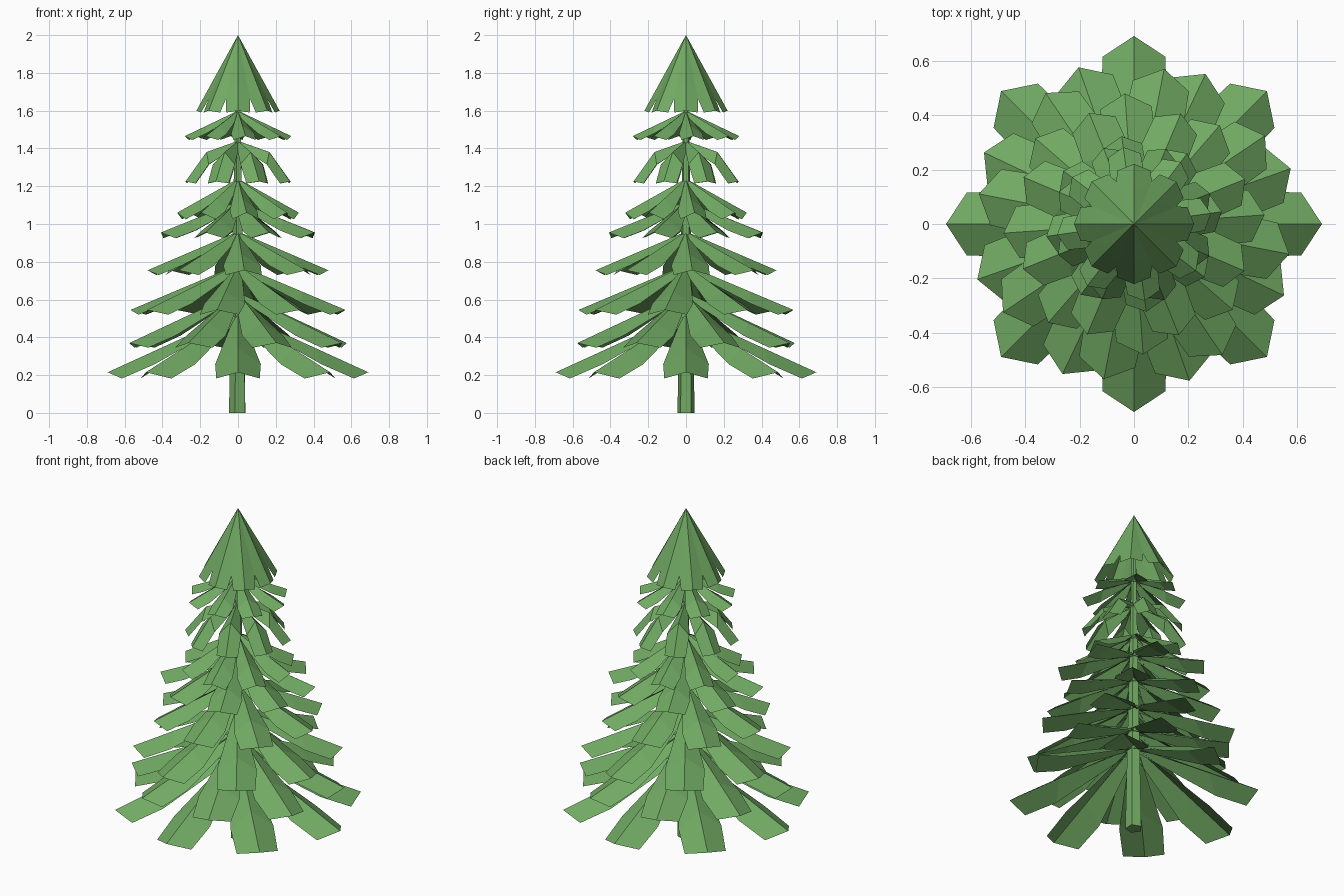
import bpy
import bmesh
from math import cos, sin, radians, tau

cube = bpy.data.objects.get("Cube")
if cube:
    bpy.data.objects.remove(cube)

green = bpy.data.materials.new("leaf green")
green.use_nodes = True
colour = (0.165, 0.40, 0.125, 1)
green.diffuse_color = colour
green.node_tree.nodes["Principled BSDF"].inputs["Base Color"].default_value = colour


def finish(name, bm):
    mesh = bpy.data.meshes.new(name)
    bm.to_mesh(mesh)
    bm.free()
    mesh.materials.append(green)
    obj = bpy.data.objects.new(name, mesh)
    bpy.context.collection.objects.link(obj)
    return obj


def add_branch(bm, angle, apex, reach, tip, low, width, bulge):
    """One folded, petal-shaped sheet: a ridge with two drooping sides."""
    ca, sa = cos(angle), sin(angle)

    def vert(r, side, z):
        return bm.verts.new((r * ca - side * sa, r * sa + side * ca, z))

    mid_z = apex + (tip - apex) * 0.6 + bulge
    root = vert(0, 0, apex)
    ridge = vert(reach * 0.6, 0, mid_z)
    end = vert(reach, 0, tip)
    edge_z = low + (apex - tip) * 0.24 + bulge * 0.7
    for s in (1, -1):
        inner = vert(0.01, s * width * 0.2, apex - 0.03)
        bend = vert(reach * 0.64, s * width * 1.05, edge_z)
        shoulder = vert(reach * 0.89, s * width, low)
        for loop in ((root, ridge, bend, inner), (ridge, end, shoulder, bend)):
            bm.faces.new(loop if s < 0 else loop[::-1])


# Tiers: turn, apex height, reach, tip height, shoulder height, half width, bulge
tiers = [
    (0, 0.53, 0.69, 0.215, 0.182, 0.115, 0),
    (19.5, 0.64, 0.61, 0.37, 0.345, 0.11, 0),
    (34, 0.785, 0.58, 0.545, 0.52, 0.105, 0),
    (4, 0.96, 0.48, 0.755, 0.73, 0.095, 0),
    (22, 1.12, 0.44, 0.955, 0.925, 0.085, 0),
    (8, 1.24, 0.325, 1.06, 1.025, 0.07, 0),
    (22, 1.44, 0.30, 1.225, 1.215, 0.06, 0.07),
    (8, 1.60, 0.285, 1.465, 1.445, 0.06, 0),
    (0, 2.0, 0.22, 1.60, 1.59, 0.062, 0),
]
for number, (turn, apex, reach, tip, low, width, bulge) in enumerate(tiers, 1):
    bm = bmesh.new()
    for k in range(8):
        add_branch(bm, radians(turn) + k * tau / 8, apex, reach, tip, low, width, bulge)
    finish(f"branch_tier_{number}", bm)

# Tapered five-sided trunk
bm = bmesh.new()
bmesh.ops.create_cone(bm, cap_ends=True, segments=5, radius1=0.048, radius2=0.012, depth=1.75)
bmesh.ops.translate(bm, verts=bm.verts, vec=(0, 0, 0.875))
trunk = finish("trunk", bm)
trunk.rotation_euler.z = radians(-55)
